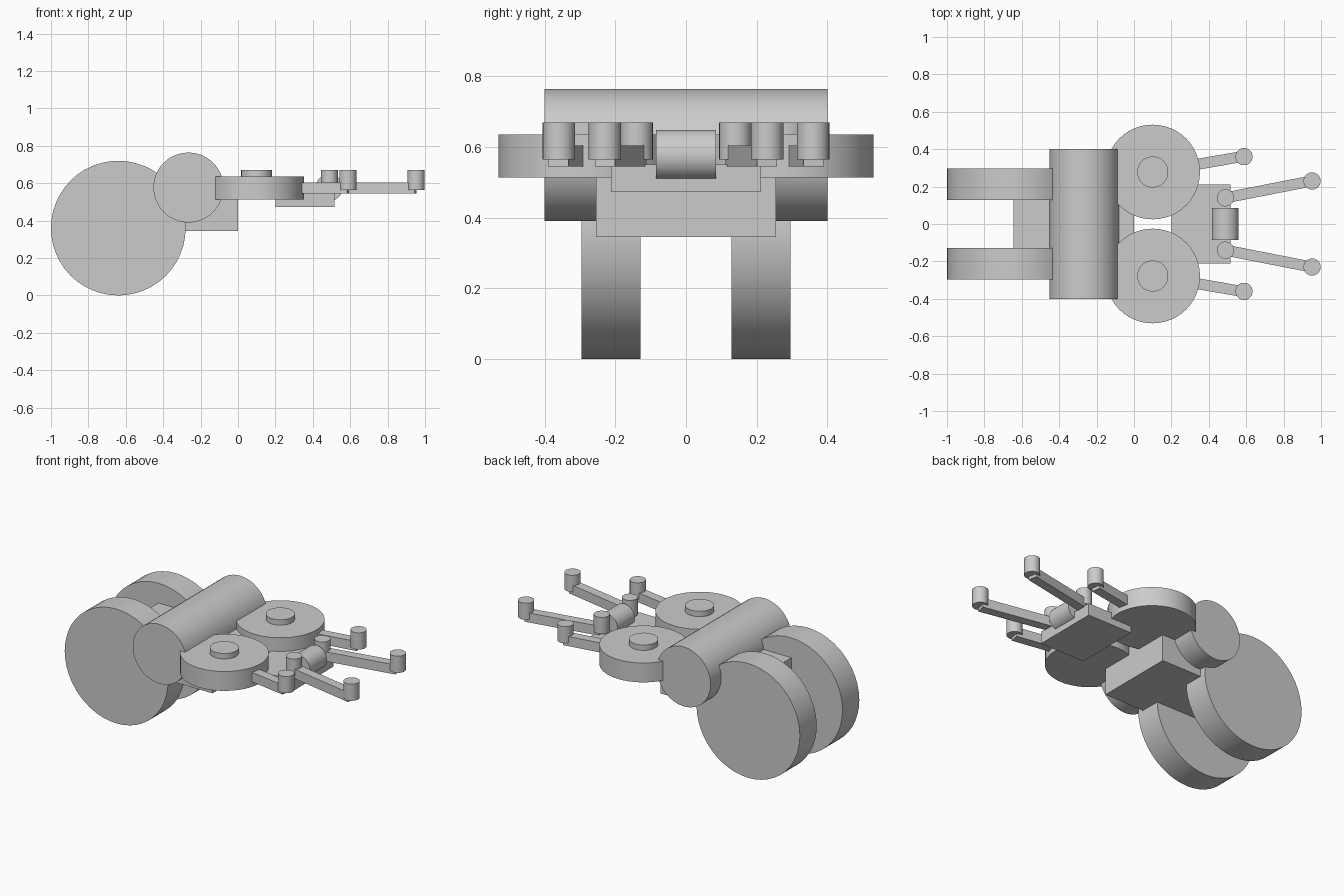
import bpy
import math
from mathutils import Vector

cube = bpy.data.objects.get("Cube")
if cube:
    bpy.data.objects.remove(cube, do_unlink=True)

# Single plain grey finish
grey = bpy.data.materials.new("plain grey")
GREY = (0.6, 0.6, 0.6, 1)
grey.diffuse_color = GREY
grey.use_nodes = True
grey.node_tree.nodes["Principled BSDF"].inputs["Base Color"].default_value = GREY


def finish(name):
    obj = bpy.context.object
    obj.name = name
    obj.data.materials.append(grey)
    bpy.ops.object.transform_apply(location=False, rotation=True, scale=True)
    return obj


def box(name, low, high, angle=0):
    low, high = Vector(low), Vector(high)
    bpy.ops.mesh.primitive_cube_add(size=1, location=(low + high) / 2, rotation=(0, 0, angle))
    bpy.context.object.scale = high - low
    return finish(name)


def cylinder(name, center, radius, length, across=False, sides=48):
    turn = (math.pi / 2, 0, 0) if across else (0, 0, 0)
    bpy.ops.mesh.primitive_cylinder_add(vertices=sides, radius=radius, depth=length,
                                        location=center, rotation=turn)
    obj = finish(name)
    bpy.ops.object.shade_smooth_by_angle(angle=math.radians(30))
    return obj


def bar(name, start, end, width, bottom, top):
    a, b = Vector(start), Vector(end)
    mid, run = (a + b) / 2, b - a
    half = Vector((run.length / 2, width / 2))
    return box(name, (*(mid - half), bottom), (*(mid + half), top), math.atan2(run.y, run.x))


# Body, cross roller and front plate
box("body", (-0.644, -0.255, 0.345), (0, 0.255, 0.595))
cylinder("cross_roller", (-0.265, 0, 0.577), 0.187, 0.802, across=True)
box("front_plate", (0.2, -0.212, 0.472), (0.515, 0.212, 0.55))
cylinder("front_roller", (0.488, 0, 0.577), 0.072, 0.17, across=True)

# Mirrored parts
for side, s in (("left", 1), ("right", -1)):
    cylinder(f"{side}_wheel", (-0.64, s * 0.212, 0.36), 0.36, 0.167, across=True)
    cylinder(f"{side}_disc", (0.1, s * 0.278, 0.575), 0.253, 0.122)
    cylinder(f"{side}_disc_cap", (0.1, s * 0.278, 0.645), 0.083, 0.05)
    bar(f"{side}_short_arm", (0.25, s * 0.304), (0.588, s * 0.362), 0.058, 0.545, 0.605)
    bar(f"{side}_long_arm", (0.489, s * 0.14), (0.95, s * 0.23), 0.058, 0.545, 0.605)
    for part, x, y in (("inner_peg", 0.489, 0.14), ("tip_peg", 0.952, 0.23),
                       ("outer_peg", 0.588, 0.36)):
        cylinder(f"{side}_{part}", (x, s * y, 0.617), 0.046, 0.105, sides=32)
